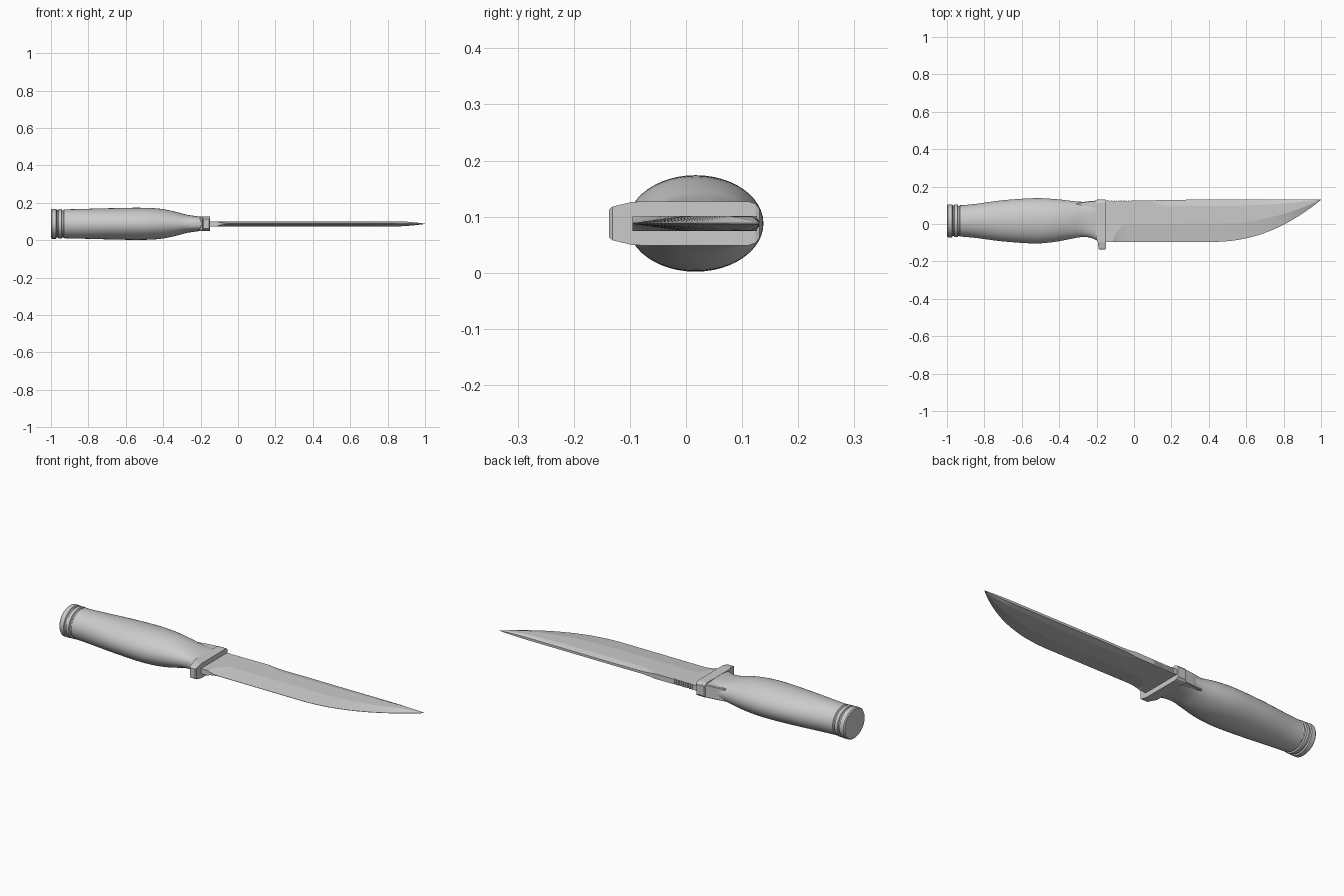
import bpy, bmesh, math

if "Cube" in bpy.data.objects:
    bpy.data.objects.remove(bpy.data.objects["Cube"])

ZC = 0.088  # height of the knife's centre plane


def loft(name, rings, smooth=None):
    """Skin a row of equal-length closed rings and cap both ends."""
    bm = bmesh.new()
    rows = [[bm.verts.new(p) for p in r] for r in rings]
    n = len(rows[0])
    for a, b in zip(rows, rows[1:]):
        for i in range(n):
            j = (i + 1) % n
            bm.faces.new((a[i], a[j], b[j], b[i]))
    bm.faces.new(rows[0][::-1])
    bm.faces.new(rows[-1])
    bmesh.ops.remove_doubles(bm, verts=bm.verts, dist=1e-5)
    bmesh.ops.recalc_face_normals(bm, faces=bm.faces)
    me = bpy.data.meshes.new(name)
    bm.to_mesh(me)
    bm.free()
    ob = bpy.data.objects.new(name, me)
    bpy.context.collection.objects.link(ob)
    if smooth:
        bpy.ops.object.select_all(action='DESELECT')
        ob.select_set(True)
        bpy.context.view_layer.objects.active = ob
        bpy.ops.object.shade_smooth_by_angle(angle=math.radians(smooth))
    return ob


def oval(x, y0, y1, hz, power=2.0, n=48):
    """Superellipse cross-section in the yz plane."""
    pts = []
    for i in range(n):
        a = 2 * math.pi * i / n
        c, s = math.cos(a), math.sin(a)
        cy = math.copysign(abs(c) ** (2 / power), c)
        cz = math.copysign(abs(s) ** (2 / power), s)
        pts.append((x, (y0 + y1) / 2 + (y1 - y0) / 2 * cy, ZC + hz * cz))
    return pts


def spline(keys, steps):
    """Smooth Catmull-Rom run through the key rows."""
    out = []
    for i in range(len(keys) - 1):
        p0, p1 = keys[max(i - 1, 0)], keys[i]
        p2, p3 = keys[i + 1], keys[min(i + 2, len(keys) - 1)]
        for s in range(steps):
            t = s / steps
            out.append([0.5 * (2 * b + (c - a) * t + (2 * a - 5 * b + 4 * c - d) * t * t
                               + (3 * b - a - 3 * c + d) * t ** 3)
                        for a, b, c, d in zip(p0, p1, p2, p3)])
    return out + [list(keys[-1])]


# Grip: x, y low, y high, half height, squareness
grip = [(-0.93, -0.067, 0.100, 0.077, 2), (-0.85, -0.074, 0.107, 0.079, 2),
        (-0.70, -0.093, 0.127, 0.083, 2), (-0.53, -0.104, 0.138, 0.086, 2),
        (-0.42, -0.095, 0.133, 0.081, 2), (-0.34, -0.080, 0.124, 0.066, 2.1),
        (-0.28, -0.070, 0.119, 0.050, 2.3), (-0.23, -0.074, 0.117, 0.042, 2.7),
        (-0.185, -0.096, 0.120, 0.036, 3.2)]
loft("grip", [oval(*k) for k in spline(grip, 5)], 35)

# Pommel with two grooves
pommel = [(-1.0, 0.083, 0.075), (-0.995, 0.088, 0.080), (-0.972, 0.088, 0.080),
          (-0.969, 0.081, 0.073), (-0.962, 0.081, 0.073), (-0.959, 0.087, 0.079),
          (-0.943, 0.087, 0.079), (-0.940, 0.080, 0.072), (-0.934, 0.080, 0.072),
          (-0.930, 0.085, 0.078), (-0.925, 0.083, 0.076)]
loft("pommel", [oval(x, 0.017 - r, 0.017 + r, h) for x, r, h in pommel], 30)


def slab(x, y0, y1, hz, c):
    """Box section with chamfered back corners."""
    return [(x, y0, ZC - hz), (x, y1 - c, ZC - hz), (x, y1, ZC - hz + c),
            (x, y1, ZC + hz - c), (x, y1 - c, ZC + hz), (x, y0, ZC + hz)]


# Flat collar that emerges from the back of the grip
loft("collar", [slab(-0.31, 0.02, 0.112, 0.033, 0.003),
                slab(-0.25, 0.02, 0.121, 0.034, 0.003),
                slab(-0.18, 0.02, 0.127, 0.035, 0.003)])

# Guard: rows along y of x back, x front, half height
guard = [(-0.137, -0.184, -0.155, 0.025), (-0.131, -0.190, -0.150, 0.030),
         (-0.098, -0.193, -0.150, 0.038), (-0.080, -0.202, -0.150, 0.039),
         (0.112, -0.202, -0.150, 0.039), (0.124, -0.202, -0.150, 0.035),
         (0.131, -0.198, -0.153, 0.026)]
loft("guard", [[(a, y, ZC - h), (b, y, ZC - h), (b, y, ZC + h), (a, y, ZC + h)]
               for y, a, b, h in guard])


# Blade
def lerp_clamp(x, a, b):
    return min(max((x - a) / (b - a), 0), 1)


def blade_ring(x, notch=0.0):
    spine = 0.125 + 0.005 * lerp_clamp(x, 0.0, 0.3) - notch
    u = lerp_clamp(x, 0.45, 1.0)
    edge = -0.095 + 0.2245 * (0.08 * u + 0.92 * u ** 2.1)   # belly sweeping to the tip
    t = 0.0135 * (1 - 0.93 * lerp_clamp(x, 0.86, 1.0) ** 1.5)
    # bevel line rises from the edge just past the ricasso
    g = math.sqrt(lerp_clamp(x, -0.11, -0.05))
    w = spine - edge
    bevel = edge + w * (0.02 + 0.41 * g)
    et = t * (1 - g) + 0.0008 * g
    # false edge along the back of the front half
    f = math.sqrt(lerp_clamp(x, 0.10, 0.18))
    swedge = spine - w * (0.02 + 0.13 * f)
    st = t * (1 - 0.55 * f)
    side = [(edge, et), (bevel, t), (swedge, t), (spine, st)]
    return ([(x, y, ZC + z) for y, z in side] +
            [(x, y, ZC - z) for y, z in reversed(side)])


rings = [blade_ring(-0.17), blade_ring(-0.14)]
for i in range(9):                                   # thumb notches on the spine
    x = -0.13 + i * 0.013
    rings += [blade_ring(x + dx, n) for dx, n in
              ((0, 0), (0.001, 0.004), (0.006, 0.004), (0.007, 0))]
rings += [blade_ring(0.0), blade_ring(0.0999)]
rings += [blade_ring(0.10 + 0.08 * (i / 6) ** 2) for i in range(1, 7)]
rings += [blade_ring(0.30), blade_ring(0.45)]
rings += [blade_ring(0.45 + 0.55 * i / 24) for i in range(1, 25)]
loft("blade", rings, 4)
